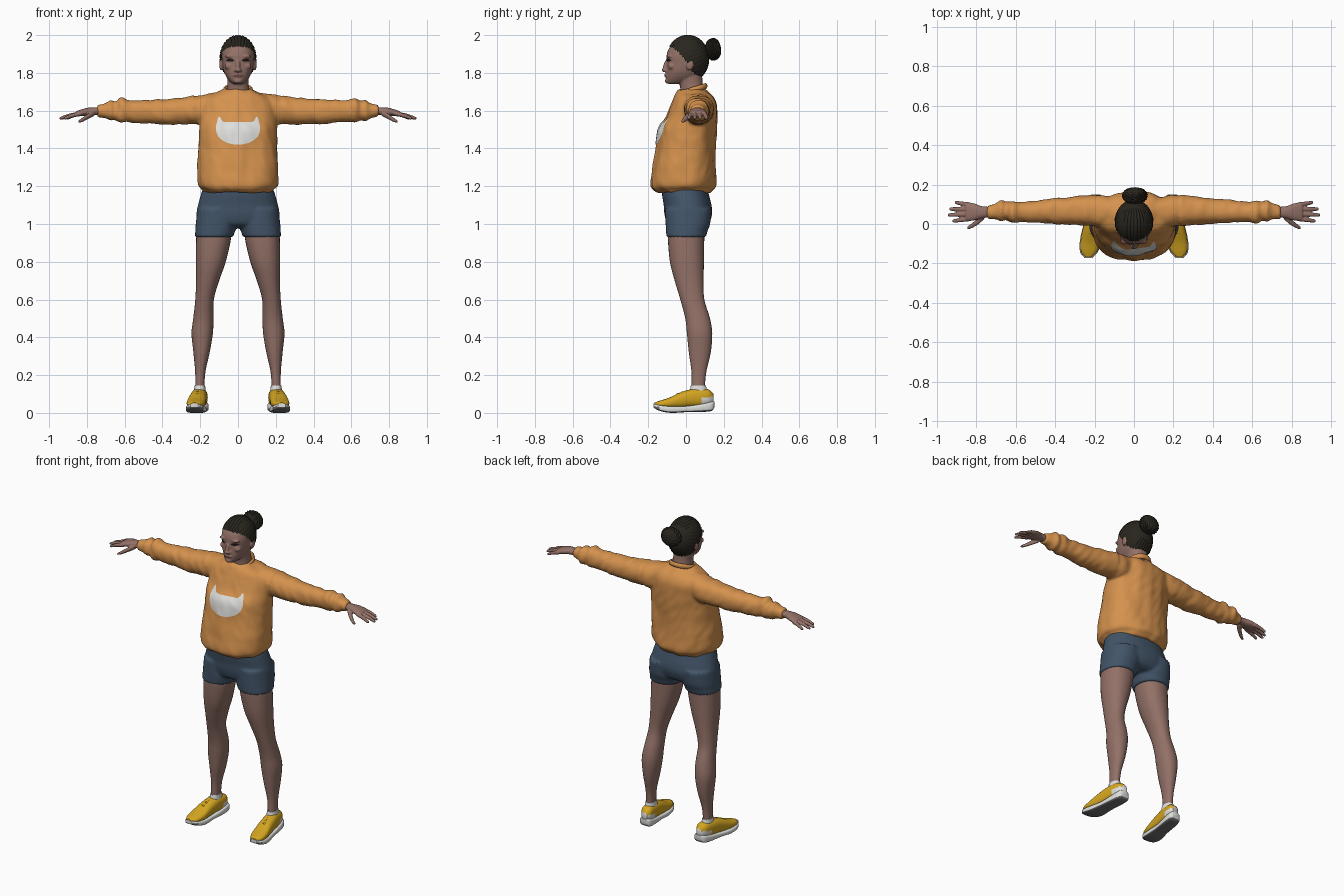
import bpy, bmesh, math, random
from mathutils import Vector, Matrix, noise
from mathutils.bvhtree import BVHTree

if "Cube" in bpy.data.objects:
    bpy.data.objects.remove(bpy.data.objects["Cube"])

random.seed(4)


def material(name, r, g, b):
    m = bpy.data.materials.new(name)
    m.diffuse_color = (r, g, b, 1)
    m.use_nodes = True
    m.node_tree.nodes["Principled BSDF"].inputs["Base Color"].default_value = m.diffuse_color
    return m


SKIN = material("skin", .29, .165, .135)
ORANGE = material("orange_cloth", .66, .285, .075)
NAVY = material("navy_cloth", .055, .09, .14)
YELLOW = material("yellow_fabric", .66, .38, .015)
WHITE = material("white", .74, .74, .72)
GREY = material("grey_rubber", .15, .15, .155)
LIPS = material("lip_colour", .19, .075, .07)
DARK = material("eye_dark", .012, .01, .01)
HAIR = material("hair_dark", .022, .019, .013)
STREAK = material("hair_streak", .12, .095, .045)


def loft(bm, axis, rings, s=1, power=2.2, seg=32, sub=4):
    """Skin rounded sections (t, a0, a1, b0, b1) along an axis, smoothed between."""
    rows = []
    for i in range(len(rings) - 1):
        p = [rings[max(0, min(len(rings) - 1, i + k))] for k in (-1, 0, 1, 2)]
        for j in range(sub):
            u = j / sub
            rows.append([.5 * (2 * b + (c - a) * u + (2 * a - 5 * b + 4 * c - d) * u * u
                               + (3 * b - a - 3 * c + d) * u ** 3) for a, b, c, d in zip(*p)])
    rows.append(rings[-1])
    loops = []
    for t, a0, a1, b0, b1 in rows:
        loop = []
        for k in range(seg):
            c, n = math.cos(2 * math.pi * k / seg), math.sin(2 * math.pi * k / seg)
            a = (a0 + a1) / 2 + (a1 - a0) / 2 * math.copysign(abs(c) ** (2 / power), c)
            b = (b0 + b1) / 2 + (b1 - b0) / 2 * math.copysign(abs(n) ** (2 / power), n)
            x, y, z = {"x": (t, a, b), "y": (a, t, b), "z": (a, b, t)}[axis]
            loop.append(bm.verts.new((x * s, y, z)))
        loops.append(loop)
    for lo, hi in zip(loops, loops[1:]):
        for k in range(seg):
            bm.faces.new((lo[k], lo[(k + 1) % seg], hi[(k + 1) % seg], hi[k]))
    bm.faces.new(loops[0])
    bm.faces.new(loops[-1])


def blob(bm, centre, radii, tilt=0):
    m = Matrix.Translation(centre) @ Matrix.Rotation(tilt, 4, "X") @ Matrix.Diagonal((*radii, 1))
    bmesh.ops.create_uvsphere(bm, u_segments=24, v_segments=14, radius=1, matrix=m)


def finish(bm, name, mats, voxel=0, smooth=3, angle=50):
    """Turn a bmesh into an object, optionally fusing overlapping pieces."""
    bmesh.ops.recalc_face_normals(bm, faces=bm.faces)
    me = bpy.data.meshes.new(name)
    bm.to_mesh(me)
    bm.free()
    ob = bpy.data.objects.new(name, me)
    bpy.context.collection.objects.link(ob)
    if voxel:
        mod = ob.modifiers.new("fuse", "REMESH")
        mod.mode, mod.voxel_size = "VOXEL", voxel
        mod = ob.modifiers.new("soften", "SMOOTH")
        mod.iterations, mod.factor = smooth, .5
        dg = bpy.context.evaluated_depsgraph_get()
        me = bpy.data.meshes.new_from_object(ob.evaluated_get(dg))
        ob.modifiers.clear()
        ob.data = me
    me.materials.clear()
    for m in mats:
        me.materials.append(m)
    me.shade_smooth()
    me.set_sharp_from_angle(angle=math.radians(angle))
    return ob


def decal(target, name, mat, x0, x1, low, high, cols=40, rows=10, lift=.004):
    """Thin plate hugging the front of a target between two height curves."""
    tree = BVHTree.FromPolygons([v.co for v in target.data.vertices],
                                [p.vertices[:] for p in target.data.polygons])
    bm, grid = bmesh.new(), []
    for i in range(cols + 1):
        u = -1 + 2 * i / cols
        x = (x0 + x1) / 2 + u * (x1 - x0) / 2
        col = []
        for j in range(rows + 1):
            z = low(u) + (high(u) - low(u)) * j / rows
            hit = tree.ray_cast(Vector((x, -1, z)), Vector((0, 1, 0)))[0]
            col.append(bm.verts.new((x, hit.y - lift, z)))
        grid.append(col)
    for a, b in zip(grid, grid[1:]):
        for j in range(rows):
            bm.faces.new((a[j], b[j], b[j + 1], a[j + 1]))
    return finish(bm, name, [mat])


# sweater: body and sleeves fused, then creased
bm = bmesh.new()
loft(bm, "z", [(z, -w, w, f, b) for z, w, f, b in (
    (1.165, .178, -.155, .13), (1.185, .19, -.18, .145), (1.21, .212, -.188, .16),
    (1.3, .214, -.175, .155), (1.4, .208, -.157, .155), (1.5, .204, -.143, .162),
    (1.57, .2, -.1, .165), (1.63, .19, -.077, .165), (1.67, .16, -.064, .15),
    (1.70, .1, -.052, .12), (1.715, .075, -.04, .1))], seg=48)
for s in (1, -1):
    loft(bm, "x", [(.08, -.01, .13, 1.54, 1.695), (.2, -.012, .147, 1.528, 1.685),
                   (.3, -.005, .14, 1.527, 1.67), (.4, 0, .13, 1.528, 1.66),
                   (.5, .008, .12, 1.533, 1.656), (.58, .01, .112, 1.54, 1.655),
                   (.62, .003, .118, 1.538, 1.668), (.65, .02, .112, 1.55, 1.65),
                   (.675, .012, .12, 1.546, 1.658), (.70, .022, .105, 1.56, 1.638),
                   (.745, .027, .095, 1.567, 1.63)], s)
sweater = finish(bm, "sweater", [ORANGE], voxel=.009)
for v in sweater.data.vertices:
    x, y, z = v.co
    if abs(x) < .23:
        n = noise.noise(Vector((x * 14, y * 10, z * 4))) * .009
        n += noise.noise(Vector((x * 25 + z * 12, y * 20, z * 14))) * .003
    else:
        n = noise.noise(Vector((x * 22 + z * 12, y * 12, z * 12))) * .006
    v.co += v.normal * n

# ribbed collar, higher at the nape
bm = bmesh.new()
loops = []
for i in range(40):
    a = 2 * math.pi * i / 40
    c = Vector((.07 * math.cos(a), .032 + .072 * math.sin(a), 1.708 + .022 * math.sin(a)))
    out = Vector((math.cos(a), math.sin(a), 0))
    loops.append([bm.verts.new(c + out * .01 * math.cos(t) + Vector((0, 0, .016 * math.sin(t))))
                  for t in (k * math.pi / 4 for k in range(8))])
for i in range(40):
    a, b = loops[i], loops[(i + 1) % 40]
    for k in range(8):
        bm.faces.new((a[k], b[k], b[(k + 1) % 8], a[(k + 1) % 8]))
finish(bm, "collar", [ORANGE])

# chest print with two small ears
decal(sweater, "chest_print", WHITE, -.117, .117,
      lambda u: 1.50 - .08 * max(0, 1 - u * u) ** .5,
      lambda u: 1.54 - .03 * abs(u) ** 12 + .034 * math.exp(-((abs(u) - .86) / .11) ** 2),
      cols=60, rows=14)

# shorts
bm = bmesh.new()
loft(bm, "z", [(1.22, -.17, .17, -.12, .11), (1.17, -.192, .192, -.128, .118),
               (1.1, -.212, .212, -.118, .135), (1.05, -.22, .22, -.114, .138),
               (1.0, -.205, .205, -.098, .12), (.98, -.17, .17, -.06, .09)], seg=40)
for s in (1, -1):
    loft(bm, "z", [(1.08, .01, .215, -.11, .136), (1.0, .006, .224, -.108, .128),
                   (.965, .014, .226, -.106, .115), (.93, .027, .229, -.104, .106)], s)
finish(bm, "shorts", [NAVY], voxel=.009)

for s, side in ((1, "left"), (-1, "right")):
    # leg
    bm = bmesh.new()
    loft(bm, "z", [(1.0, .04, .215, -.09, .1), (.93, .036, .221, -.096, .097),
                   (.8, .065, .223, -.085, .095), (.7, .1, .222, -.06, .093),
                   (.6, .128, .226, -.03, .097), (.5, .13, .237, -.004, .127),
                   (.42, .133, .246, .005, .139), (.32, .15, .236, .015, .131),
                   (.22, .172, .227, .029, .108), (.14, .178, .226, .03, .1),
                   (.08, .178, .226, .03, .1)], s)
    finish(bm, side + "_leg", [SKIN])

    # sock
    bm = bmesh.new()
    loft(bm, "z", [(.08, .168, .236, .015, .118), (.125, .172, .232, .022, .11),
                   (.145, .174, .23, .026, .105)], s)
    finish(bm, side + "_sock", [WHITE])

    # shoe sole and upper, toes turned slightly outward
    def sections(rows):
        return [(y, .203 + (.07 - y) * .12 - w, .203 + (.07 - y) * .12 + w, lo, hi)
                for y, w, lo, hi in rows]
    bm = bmesh.new()
    loft(bm, "y", sections([(.15, .022, .03, .06), (.135, .038, .01, .06), (.08, .044, .005, .048),
                            (0, .045, .004, .036), (-.08, .053, 0, .036), (-.14, .046, .011, .042),
                            (-.172, .02, .028, .05)]), s, power=4)
    sole = finish(bm, side + "_shoe_sole", [WHITE, GREY], angle=40)
    for p in sole.data.polygons:
        if p.normal.z < -.5 or (p.center.y < -.14 and p.center.z < .034):
            p.material_index = 1
    bm = bmesh.new()
    loft(bm, "y", sections([(.146, .018, .05, .1), (.12, .036, .04, .124), (.07, .041, .03, .13),
                            (.03, .043, .03, .126), (-.03, .046, .025, .108), (-.09, .049, .025, .08),
                            (-.14, .04, .03, .064), (-.168, .015, .036, .054)]), s, power=2.5)
    upper = finish(bm, side + "_shoe_upper", [YELLOW, WHITE])
    for p in upper.data.polygons:
        if p.center.y > .08 and p.center.z < .085:
            p.material_index = 1

    # laces
    bm = bmesh.new()
    for y, z in ((.005, .117), (-.02, .11), (-.045, .1)):
        cx = .203 + (.07 - y) * .12
        loft(bm, "x", [(cx - .026, y - .005, y + .005, z - .015, z - .007),
                       (cx, y - .005, y + .005, z - .003, z + .005),
                       (cx + .026, y - .005, y + .005, z - .015, z - .007)], s, seg=8)
    finish(bm, side + "_laces", [YELLOW])

    # hand with four fingers and a thumb
    bm = bmesh.new()
    loft(bm, "x", [(.70, .035, .086, 1.577, 1.617), (.77, .03, .09, 1.577, 1.618),
                   (.81, .018, .104, 1.573, 1.612), (.855, .014, .11, 1.569, 1.598)], s)
    for y0, y1, tip in ((.026, .016, .922), (.05, .046, .945), (.075, .076, .938), (.098, .108, .91)):
        loft(bm, "x", [(.83, y0 - .012, y0 + .012, 1.573, 1.597),
                       ((.83 + tip) / 2, (y0 + y1) / 2 - .011, (y0 + y1) / 2 + .011, 1.564, 1.586),
                       (tip - .01, y1 - .009, y1 + .009, 1.553, 1.57),
                       (tip, y1 - .004, y1 + .004, 1.555, 1.563)], s, seg=12)
    loft(bm, "x", [(.76, .025, .06, 1.572, 1.602), (.79, -.002, .032, 1.557, 1.587),
                   (.825, -.022, .002, 1.54, 1.562), (.845, -.026, -.012, 1.536, 1.548)], s, seg=12)
    finish(bm, side + "_hand", [SKIN], voxel=.004, smooth=2)

# head and neck fused with nose, ears, brow and lips
bm = bmesh.new()
loft(bm, "z", [(z, -w, w, f, b) for z, w, f, b in (
    (1.742, .025, -.095, -.03), (1.755, .042, -.106, .03), (1.78, .062, -.106, .07),
    (1.81, .076, -.104, .09), (1.85, .084, -.101, .105), (1.89, .087, -.103, .11),
    (1.925, .083, -.093, .11), (1.95, .07, -.073, .095), (1.97, .052, -.045, .065),
    (1.985, .025, -.015, .035))], power=2.25)
loft(bm, "z", [(1.66, -.07, .07, -.035, .1), (1.71, -.06, .06, -.03, .095),
               (1.75, -.056, .056, -.035, .088), (1.8, -.06, .06, -.04, .085)])
blob(bm, (0, -.108, 1.84), (.011, .012, .034), -.3)
blob(bm, (0, -.115, 1.815), (.017, .014, .011))
blob(bm, (0, -.103, 1.787), (.027, .011, .011))
blob(bm, (0, -.1, 1.757), (.022, .012, .013))
for s in (1, -1):
    blob(bm, (s * .012, -.108, 1.812), (.01, .011, .008))
    blob(bm, (s * .038, -.088, 1.888), (.032, .014, .009))
    blob(bm, (s * .045, -.075, 1.835), (.026, .02, .02))
    blob(bm, (s * .088, .022, 1.842), (.011, .02, .03), -.15)
head = finish(bm, "head", [SKIN], voxel=.005, smooth=3)

# eyes and mouth
for s, side in ((1, "left"), (-1, "right")):
    decal(head, side + "_eye", DARK, s * .041 - .023, s * .041 + .023,
          lambda u: 1.866 - .007 * (1 - u * u), lambda u: 1.866 + .01 * (1 - u * u),
          cols=16, rows=4, lift=.003)
decal(head, "mouth", LIPS, -.026, .026, lambda u: 1.787 - .01 * (1 - u * u),
      lambda u: 1.787 + .009 * (1 - u * u), cols=16, rows=4, lift=.002)


def strands(name, centre, radii, tilt, ridges, ridge, twist, keep):
    """Ridged ellipsoid whose strands run to its tilted pole."""
    bm = bmesh.new()
    bmesh.ops.create_uvsphere(bm, u_segments=96, v_segments=40, radius=1)
    for f in bm.faces:
        c = f.calc_center_median()
        lane = math.floor((math.atan2(c.y, c.x) + twist * c.z) * 96 / (2 * math.pi))
        if noise.noise(Vector((lane * 7.3, c.z * 3, .5))) > .3:
            f.material_index = 1
    turn = Matrix.Rotation(tilt, 3, "X")
    for v in bm.verts:
        a = math.atan2(v.co.y, v.co.x) + twist * v.co.z
        grow = 1 + ridge * abs(math.sin(a * ridges / 2)) * (1 - v.co.z ** 4)
        p = turn @ v.co * grow
        v.co = Vector(centre) + Vector(p[k] * radii[k] for k in range(3))
    bad = [f for f in bm.faces if not keep(f.calc_center_median())]
    bmesh.ops.delete(bm, geom=bad, context="FACES")
    return finish(bm, name, [HAIR, STREAK])


def above_hairline(c):
    pts = ((-.2, 1.945), (-.085, 1.94), (-.045, 1.915), (0, 1.865), (.04, 1.8), (.09, 1.765), (.3, 1.76))
    for (y0, z0), (y1, z1) in zip(pts, pts[1:]):
        if y0 <= c.y < y1:
            return c.z > z0 + (z1 - z0) * (c.y - y0) / (y1 - y0)
    return False


# swept-back hair and the bun
strands("hair", (0, .01, 1.876), (.095, .112, .122), math.radians(-72), 32, .035, 0, above_hairline)
strands("hair_bun", (.005, .144, 1.925), (.058, .041, .053), math.radians(-72), 12, .14, 1.6,
        lambda c: True)
